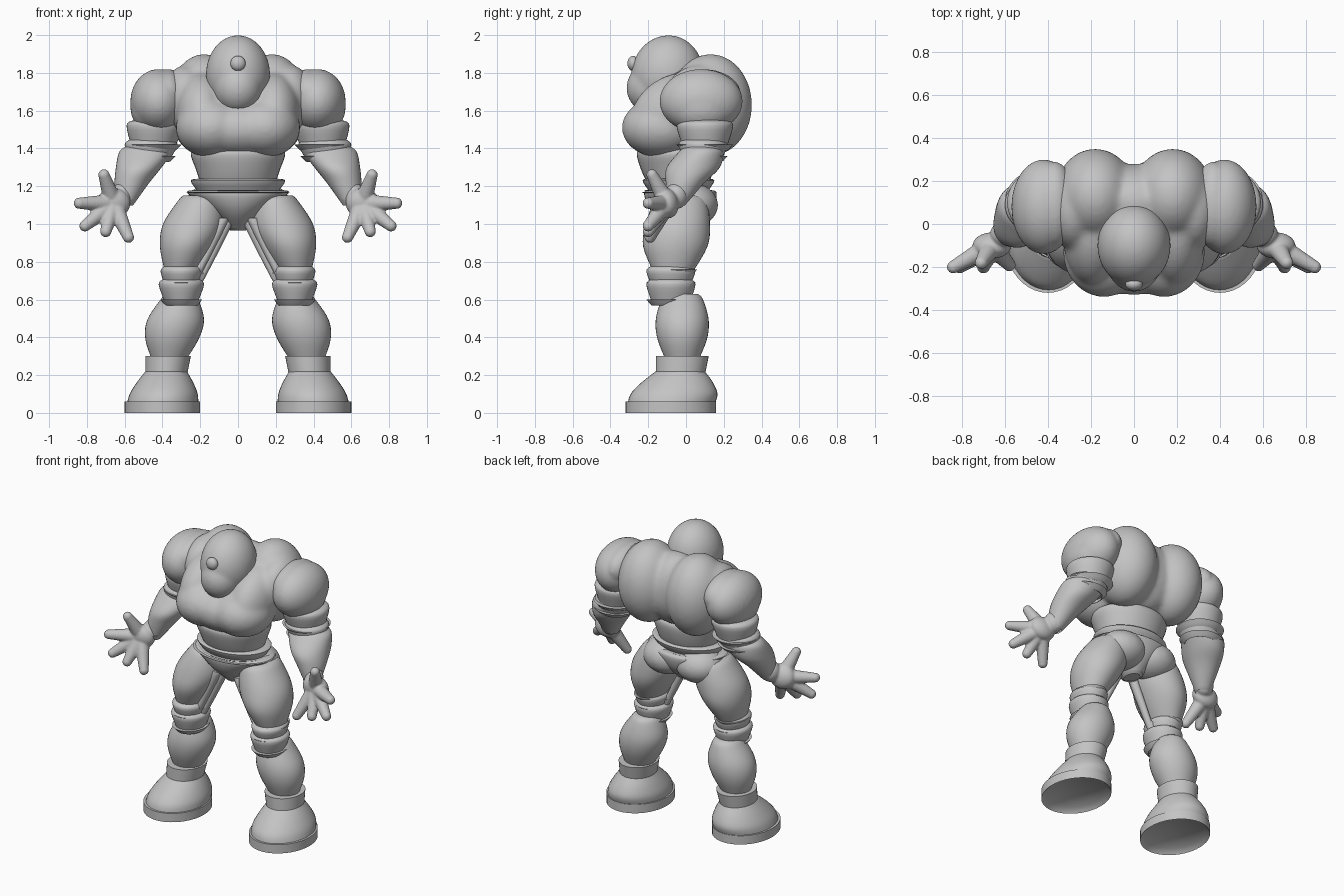
import bpy, bmesh, math
from mathutils import Vector, Matrix

cube = bpy.data.objects.get("Cube")
if cube:
    bpy.data.objects.remove(cube)

GREY = (.55, .55, .55, 1)
clay = bpy.data.materials.new("plain_grey")
clay.use_nodes = True
clay.diffuse_color = GREY
clay.node_tree.nodes["Principled BSDF"].inputs["Base Color"].default_value = GREY


def finish(name, bm, voxel=0, smooth=0, mirror=False):
    """Turn a bmesh into a smooth object, optionally fused and mirrored."""
    mesh = bpy.data.meshes.new(name)
    bm.to_mesh(mesh)
    bm.free()
    mesh.materials.append(clay)
    obj = bpy.data.objects.new(name, mesh)
    bpy.context.collection.objects.link(obj)
    bpy.ops.object.select_all(action='DESELECT')
    obj.select_set(True)
    bpy.context.view_layer.objects.active = obj
    if voxel:
        fuse = obj.modifiers.new("fuse", 'REMESH')
        fuse.mode = 'VOXEL'
        fuse.voxel_size = voxel
        fuse.use_smooth_shade = True
        relax = obj.modifiers.new("relax", 'SMOOTH')
        relax.factor = .5
        relax.iterations = smooth
    if mirror:
        obj.modifiers.new("mirror", 'MIRROR')
    for modifier in list(obj.modifiers):
        bpy.ops.object.modifier_apply(modifier=modifier.name)
    bpy.ops.object.shade_smooth_by_angle(angle=math.radians(50))


def ball(bm, centre, radii, tilt=0):
    """Add one ellipsoid, tilted about the x axis."""
    matrix = Matrix.LocRotScale(Vector(centre), Matrix.Rotation(tilt, 3, 'X'), Vector(radii))
    bmesh.ops.create_uvsphere(bm, u_segments=40, v_segments=24, radius=1, matrix=matrix)


def spline(rows, steps):
    """Interpolate profile rows smoothly, passing through each of them."""
    result = []
    for i in range(len(rows) - 1):
        before, start = rows[max(i - 1, 0)], rows[i]
        end, after = rows[i + 1], rows[min(i + 2, len(rows) - 1)]
        for k in range(steps):
            t = k / steps
            result.append(start + (end - before) * (t / 2)
                          + (before * 2 - start * 5 + end * 4 - after) * (t * t / 2)
                          + (start * 3 - before - end * 3 + after) * (t ** 3 / 2))
    return result + [rows[-1]]


def limb(name, top, bottom, sizes, dome=.03, mirror=True, recess=0, sides=40, steps=5):
    """Skin level ellipses (half width, half depth) spaced evenly along an axis."""
    top, bottom = Vector(top), Vector(bottom)
    rows = []
    for i, (width, depth) in enumerate(sizes):
        centre = top.lerp(bottom, i / (len(sizes) - 1))
        rows.append(Vector((*centre, width, depth)))
    if dome:
        # Rounded ends: a narrower ring beyond each end
        for index, lift in ((0, dome), (len(rows), -dome)):
            x, y, z, width, depth = rows[0 if index == 0 else -1]
            rows.insert(index, Vector((x, y, z + lift, width * .75, depth * .75)))
    bm = bmesh.new()
    rings = []
    for x, y, z, width, depth in spline(rows, steps):
        angles = [math.tau * k / sides for k in range(sides)]
        rings.append([bm.verts.new((x + width * math.cos(a), y + depth * math.sin(a), z)) for a in angles])
    for high, low in zip(rings, rings[1:]):
        for k in range(sides):
            following = (k + 1) % sides
            bm.faces.new((low[k], low[following], high[following], high[k]))
    bm.faces.new(rings[0])
    base = bm.faces.new(rings[-1])
    bmesh.ops.recalc_face_normals(bm, faces=bm.faces)
    if recess:
        bmesh.ops.inset_region(bm, faces=[base], thickness=recess)
        bmesh.ops.translate(bm, verts=base.verts, vec=(0, 0, recess))
    finish(name, bm, mirror=mirror)


# Egg-shaped head with a fused jaw and a round button
bm = bmesh.new()
ball(bm, (0, -.1, 1.79), (.17, .19, .21), -.2)
ball(bm, (0, -.17, 1.72), (.13, .145, .14))
finish("head", bm, voxel=.01, smooth=12)
bm = bmesh.new()
ball(bm, (0, -.28, 1.85), (.04, .03, .04))
finish("face_button", bm)

# Torso: chest, collar, back lobes and shoulder roots fused together
bm = bmesh.new()
ball(bm, (0, -.13, 1.5), (.29, .2, .15))
ball(bm, (0, .02, 1.6), (.31, .26, .24))
ball(bm, (0, .1, 1.62), (.22, .18, .24))
for side in (-1, 1):
    ball(bm, (side * .14, -.13, 1.51), (.19, .21, .16))
    ball(bm, (side * .19, -.05, 1.6), (.14, .25, .19), .45)
    ball(bm, (side * .18, .13, 1.63), (.19, .22, .27))
    ball(bm, (side * .28, .07, 1.66), (.12, .19, .18))
finish("torso", bm, voxel=.014, smooth=12)

# Waist, belt and trunks
limb("abdomen", (0, -.05, 1.38), (0, -.04, 1.18), [(.25, .21), (.22, .19), (.24, .18)], mirror=False)
limb("belt", (0, -.04, 1.23), (0, -.04, 1.17), [(.25, .19), (.28, .2)], dome=.01, mirror=False)
limb("trunks", (0, -.03, 1.17), (0, -.02, .98), [(.27, .19), (.2, .18), (.12, .14), (.06, .08)],
     dome=.01, mirror=False)
bm = bmesh.new()
for side in (-1, 1):
    ball(bm, (side * .12, .02, 1.1), (.16, .15, .12))
finish("seat", bm, voxel=.012, smooth=8)

# Legs
limb("thighs", (.2, -.03, 1.12), (.31, -.07, .76), [(.12, .14), (.16, .17), (.14, .17), (.1, .13)])
for name, shift in (("inner_thigh_cords", 0), ("outer_thigh_cords", .03)):
    limb(name, (.06 + shift, -.08 - shift, 1), (.2 + shift, -.08 - shift, .74), [(.03, .03)] * 2)
limb("upper_knee_bands", (.3, -.08, .75), (.3, -.08, .69), [(.11, .13)] * 2)
limb("knees", (.3, -.08, .68), (.3, -.08, .6), [(.12, .13), (.11, .13)])
limb("calves", (.31, -.02, .6), (.37, -.02, .28), [(.1, .11), (.15, .14), (.14, .13), (.1, .1)])

# Boots: cuff, rounded foot and a sole with a recess beneath
limb("boot_cuffs", (.37, -.02, .3), (.38, -.03, .2), [(.12, .14), (.11, .13)], dome=0)
limb("boots", (.38, -.03, .22), (.4, -.08, .04), [(.11, .13), (.15, .19), (.18, .23), (.19, .23)], dome=0)
limb("soles", (.4, -.08, .06), (.4, -.08, 0), [(.2, .24)] * 2, dome=0, recess=.03)

# Arms
bm = bmesh.new()
ball(bm, (.42, .08, 1.65), (.15, .22, .17))
ball(bm, (.37, .09, 1.69), (.1, .2, .13))
ball(bm, (.45, .08, 1.62), (.12, .17, .14))
finish("shoulder_caps", bm, voxel=.012, smooth=4, mirror=True)
limb("upper_arms", (.44, .1, 1.52), (.45, .1, 1.42), [(.15, .15)] * 2)
limb("elbow_bands", (.46, .09, 1.42), (.47, .09, 1.36), [(.14, .13)] * 2)
limb("forearms", (.49, .08, 1.38), (.6, -.05, 1.13), [(.14, .12), (.12, .14), (.09, .1), (.06, .06)])

# Hands: palm, thumb and four tapered fingers fused together
bm = bmesh.new()
palm = Vector((.66, -.1, 1.11))
ball(bm, palm, (.09, .06, .08), .2)
ball(bm, (.61, -.05, 1.15), (.06, .06, .07))
for tip in [(.84, -.2, 1.11), (.81, -.2, .99), (.7, -.2, .96), (.58, -.19, .93), (.71, -.18, 1.26)]:
    for k in range(12):
        reach = k / 11
        ball(bm, palm.lerp(Vector(tip), reach), [.05 - .02 * reach] * 3)
finish("hands", bm, voxel=.007, smooth=3, mirror=True)
